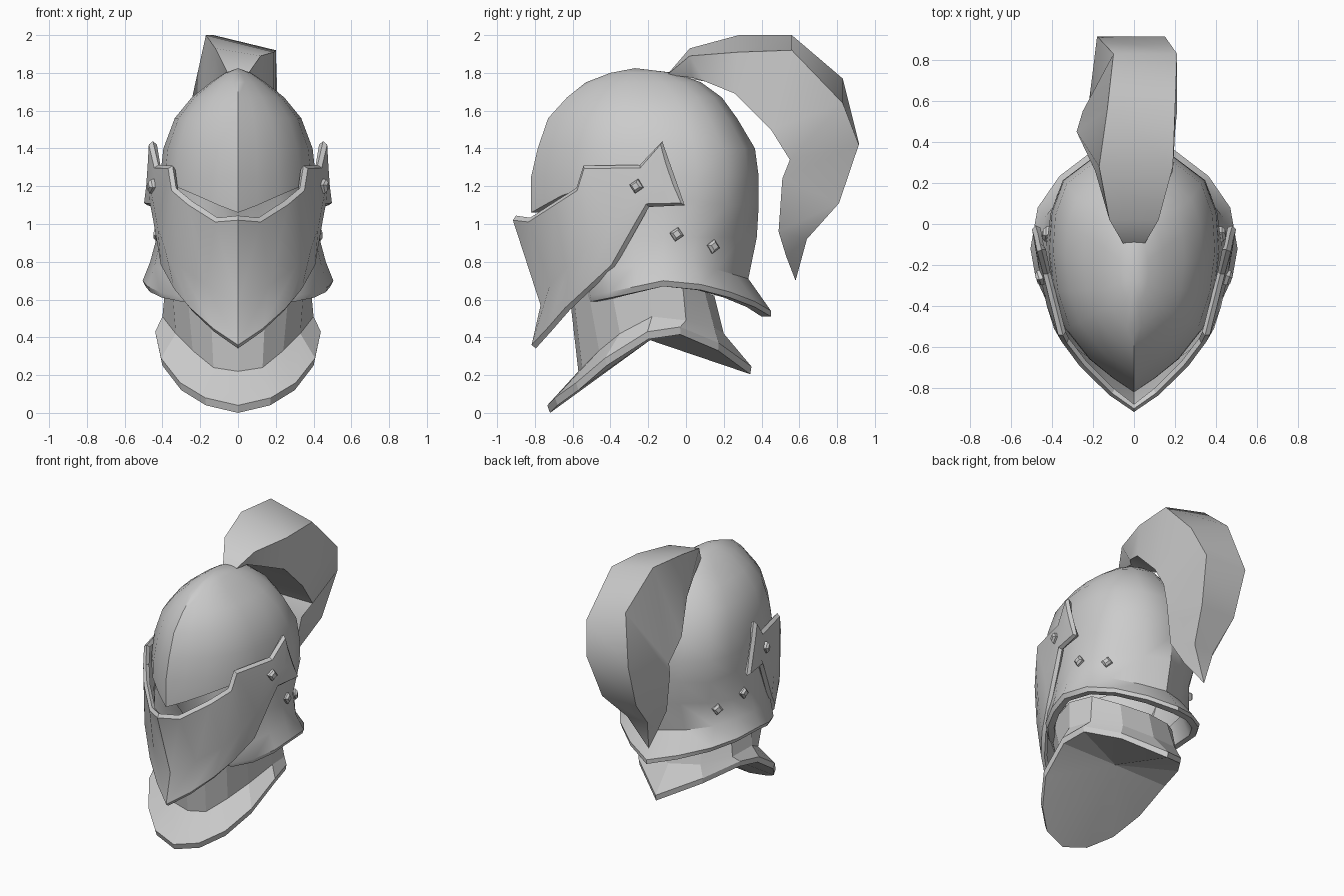
import bpy, bmesh, math
from mathutils import Vector

if "Cube" in bpy.data.objects:
    bpy.data.objects.remove(bpy.data.objects["Cube"])

steel = bpy.data.materials.new("steel_grey")
steel.diffuse_color = (0.6, 0.6, 0.6, 1)
steel.use_nodes = True
steel.node_tree.nodes["Principled BSDF"].inputs["Base Color"].default_value = steel.diffuse_color


def make(name, verts, faces, angle, mirror=False, thickness=0, chamfer=0):
    """Mesh object, optionally mirrored, chamfered at its border and thickened inward."""
    me = bpy.data.meshes.new(name)
    me.from_pydata([tuple(v) for v in verts], [], faces)
    me.materials.append(steel)
    ob = bpy.data.objects.new(name, me)
    bpy.context.collection.objects.link(ob)
    bpy.ops.object.select_all(action='DESELECT')
    ob.select_set(True)
    bpy.context.view_layer.objects.active = ob
    if mirror:
        m = ob.modifiers.new("mirror", 'MIRROR')
        m.merge_threshold = 0.002
        bpy.ops.object.convert(target='MESH')
    bm = bmesh.new()
    bm.from_mesh(ob.data)
    if chamfer:
        bmesh.ops.inset_region(bm, faces=bm.faces[:], thickness=chamfer, use_boundary=True)
        bm.normal_update()
        border = [(v, v.normal.copy()) for v in bm.verts if v.is_boundary]
        for v, n in border:
            v.co -= n * chamfer
    if not thickness:
        bmesh.ops.remove_doubles(bm, verts=bm.verts, dist=0.0005)
        bmesh.ops.recalc_face_normals(bm, faces=bm.faces)
    bm.to_mesh(ob.data)
    bm.free()
    if thickness:
        s = ob.modifiers.new("solid", 'SOLIDIFY')
        s.thickness, s.offset = thickness, -1
        bpy.ops.object.convert(target='MESH')
    bpy.ops.object.shade_smooth_by_angle(angle=math.radians(angle))
    return ob


def grid(rows, closed=False):
    """Vertices and quads between equal-length rows, listed from top to bottom."""
    n = len(rows[0])
    faces = []
    for r in range(len(rows) - 1):
        for j in range(n if closed else n - 1):
            k = (j + 1) % n
            faces.append(((r + 1) * n + j, (r + 1) * n + k, r * n + k, r * n + j))
    return [p for row in rows for p in row], faces


# Skull: half rings from the front keel to the back, mirrored
plan = [(0, -1), (.25, -.9), (.52, -.77), (.8, -.56), (.94, -.3),
        (1, 0), (.97, .35), (.83, .66), (.46, .89), (0, 1)]
low_plan = [(0, -1), (.35, -.97), (.62, -.9), (.82, -.66), (.95, -.33),
            (1, 0), (.93, .35), (.72, .62), (.38, .85), (0, 1)]


def ring(z, w, front, back, centre=-.12, outline=plan):
    zs = z if isinstance(z, list) else [z] * len(outline)
    return [(x * w, centre + (v * (centre - front) if v < 0 else v * (back - centre)), zz)
            for (x, v), zz in zip(outline, zs)]


def low_ring(z, w, front, back):
    return ring(z, w, front, back, outline=low_plan)


brow = [1.06, 1.1, 1.15, 1.2, 1.17, 1.15, 1.12, 1.1, 1.1, 1.1]
waist = [.74, .74, .74, .75, .78, .80, .8, .76, .73, .71]
rim = [.62, .62, .62, .64, .67, .70, .68, .64, .59, .54]
lower = [z - .03 for z in rim]
rows = [ring(1.825, 0, -.27, -.27, -.27), ring(1.80, .07, -.40, -.06, -.24),
        ring(1.75, .145, -.53, .08, -.23), ring(1.67, .245, -.63, .19, -.19),
        ring(1.56, .335, -.73, .27, -.16), ring(1.40, .395, -.785, .365, -.13),
        ring(1.25, .412, -.82, .385), ring(brow, .418, -.82, .385),
        ring(brow, .418, -.72, .385), low_ring([.93] * 10, .43, -.62, .375),
        low_ring(waist, .465, -.57, .33), low_ring(rim, .505, -.55, .45),
        low_ring(lower, .49, -.54, .45), low_ring(lower, .45, -.50, .40),
        low_ring(waist, .41, -.48, .28)]
make("skull", *grid(rows), 38, mirror=True)

# Visor: a keeled plate with raised ears, top / middle / bottom edges
top = [(0, -.92, 1.04), (.12, -.84, 1.03), (.26, -.70, 1.12), (.345, -.59, 1.19),
       (.365, -.55, 1.31), (.44, -.25, 1.315), (.47, -.13, 1.44), (.48, -.09, 1.33)]
mid = [(0, -.77, .57), (.17, -.72, .68), (.31, -.62, .78), (.39, -.51, .88),
       (.425, -.40, .98), (.46, -.24, 1.17), (.475, -.15, 1.22), (.488, -.05, 1.215)]
low = [(0, -.815, .34), (.14, -.73, .43), (.26, -.63, .54), (.34, -.52, .64),
       (.41, -.38, .77), (.45, -.25, 1.0), (.468, -.20, 1.09), (.50, -.01, 1.10)]
make("visor", *grid([top, mid, low]), 25, mirror=True, thickness=.028, chamfer=.02)

# Gorget: neck band, flared collar, thick lip and a fanned underside
neck = [(0, -.62, .66), (.15, -.60, .66), (.27, -.52, .66), (.35, -.40, .68),
        (.38, -.2, .72), (.34, -.02, .70), (.2, .1, .64), (0, .15, .62)]
crease = [(0, -.57, .22), (.13, -.55, .24), (.24, -.46, .33), (.33, -.35, .42),
          (.40, -.18, .51), (.37, 0, .49), (.22, .15, .45), (0, .2, .42)]
edge = [(0, -.72, 0), (.17, -.68, .04), (.30, -.57, .12), (.40, -.42, .25),
        (.43, -.2, .39), (.40, -.03, .415), (.25, .17, .33), (0, .34, .205)]
lip = [(x * 1.02, y * 1.02, z + .04) for x, y, z in edge]
hub = [(0, -.19, .385)] * len(edge)
make("gorget", *grid([neck, crease, lip, edge, hub]), 12, mirror=True)

# Plume: four-cornered sections swept over the back
# (outer y, outer z, inner y, inner z, left x, inner left x, right x, right drop)
sections = [(-.10, 1.79, .03, 1.775, -.05, -.05, .05, 0),
            (.02, 1.93, .10, 1.755, -.12, -.13, .12, .04),
            (.28, 2.0, .26, 1.69, -.17, -.19, .19, .09),
            (.56, 2.0, .45, 1.50, -.13, -.28, .20, .08),
            (.83, 1.77, .55, 1.34, -.10, -.25, .21, .13),
            (.915, 1.43, .51, 1.24, -.18, -.23, .15, .01),
            (.81, 1.11, .49, .96, -.17, -.19, .10, 0),
            (.64, .92, .53, .83, -.14, -.15, .02, 0),
            (.58, .70, .58, .70, -.11, -.11, -.11, 0)]
rows = [[(xl, yo, zo), (xr, yo, zo - d), (xr, yi, zi), (xi, yi, zi)]
        for yo, zo, yi, zi, xl, xi, xr, d in sections]
verts, faces = grid(rows, closed=True)
make("plume", verts, faces + [(0, 1, 2, 3)], 45)

# Rivets: small square studs with chamfered heads, on both sides
for label, pos, normal in [("ear", (.452, -.26, 1.20), (.95, -.3, 0)),
                           ("cheek", (.42, -.05, .945), (1, .1, .08)),
                           ("nape", (.345, .14, .88), (.85, .5, .08))]:
    for side, sx in (("right", 1), ("left", -1)):
        n = Vector((normal[0] * sx, *normal[1:])).normalized()
        u = n.cross(Vector((0, 0, 1))).normalized()
        v = u.cross(n)
        p = Vector((pos[0] * sx, *pos[1:]))
        rows = [[p + n * h + (u * math.cos(a) + v * math.sin(a)) * r
                 for a in (.2, .2 + math.pi / 2, .2 + math.pi, .2 + 1.5 * math.pi)]
                for h, r in ((.026, .022), (.012, .038), (-.03, .038))]
        verts, faces = grid(rows, closed=True)
        make(f"{label}_rivet_{side}", verts, faces + [(0, 1, 2, 3), (8, 9, 10, 11)], 10)
